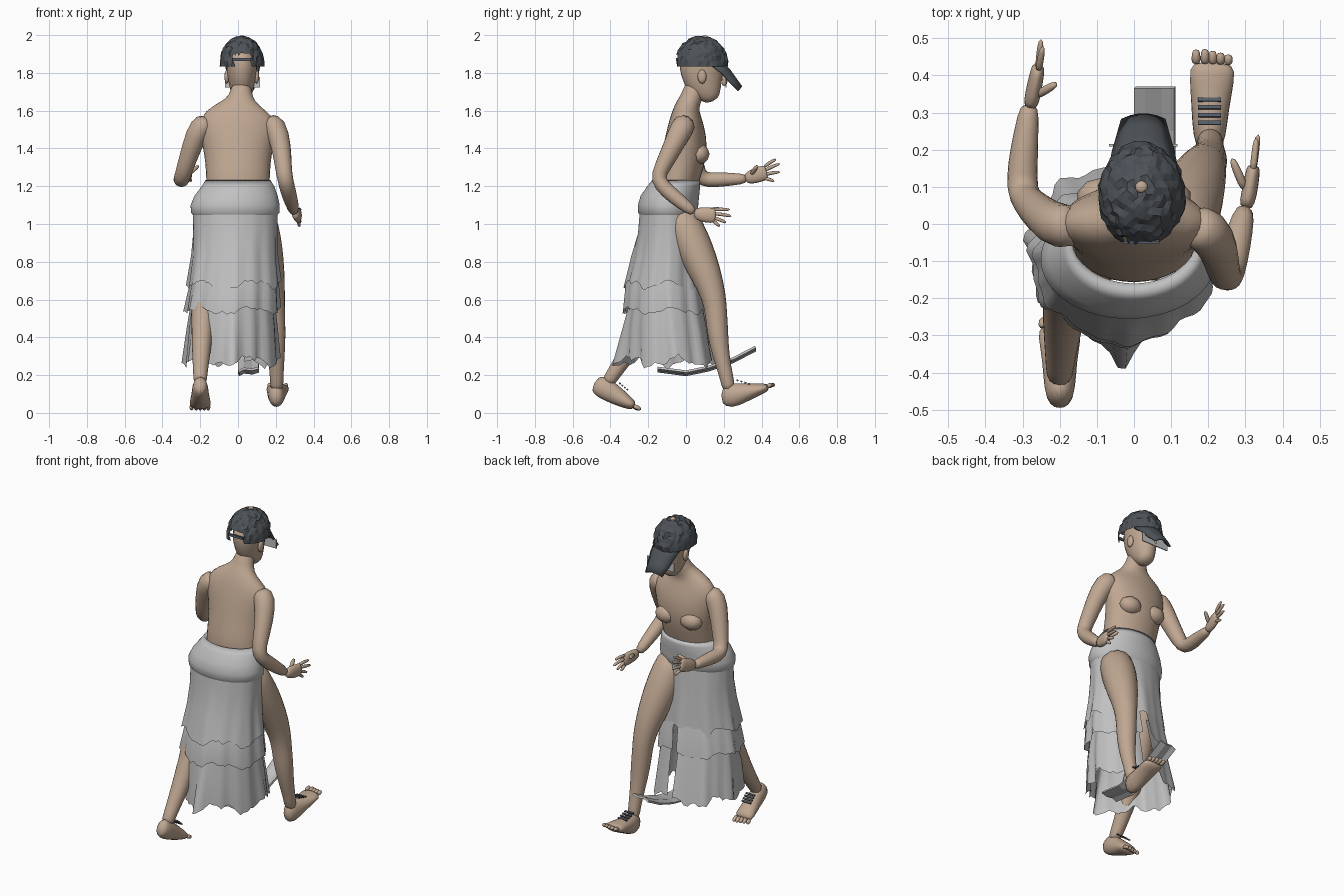
import bpy, bmesh, math, random
from mathutils import Vector, Matrix

random.seed(4)
if "Cube" in bpy.data.objects:
    bpy.data.objects.remove(bpy.data.objects["Cube"])


def material(name, rgb):
    m = bpy.data.materials.new(name)
    m.use_nodes = True
    m.diffuse_color = (*rgb, 1)
    bsdf = m.node_tree.nodes["Principled BSDF"]
    bsdf.inputs["Base Color"].default_value = (*rgb, 1)
    bsdf.inputs["Roughness"].default_value = 0.9
    return m


SKIN = material("skin", (0.53, 0.39, 0.29))
CLOTH = material("grey cloth", (0.53, 0.53, 0.53))
CAP = material("dark cap", (0.075, 0.085, 0.095))
STRAP = material("slate strap", (0.09, 0.11, 0.14))


def finish(bm, name, mat, smooth=True, subsurf=0):
    bmesh.ops.recalc_face_normals(bm, faces=bm.faces)
    for f in bm.faces:
        f.smooth = smooth
    mesh = bpy.data.meshes.new(name)
    bm.to_mesh(mesh)
    bm.free()
    mesh.materials.append(mat)
    ob = bpy.data.objects.new(name, mesh)
    bpy.context.collection.objects.link(ob)
    if subsurf:
        ob.modifiers.new("round", 'SUBSURF').levels = subsurf
        ob.modifiers["round"].render_levels = subsurf
    return ob


def tube(name, pts, mat=SKIN, sides=10):
    """Loft through (x, y, z, radius sideways[, radius the other way])."""
    bm = bmesh.new()
    rings = []
    P = [Vector(p[:3]) for p in pts]
    for i, p in enumerate(pts):
        t = (P[min(i + 1, len(P) - 1)] - P[max(i - 1, 0)]).normalized()
        ref = Vector((1, 0, 0)) if abs(t.x) < 0.9 else Vector((0, 1, 0))
        u = (ref - t * ref.dot(t)).normalized()
        v = t.cross(u)
        a, b = p[3] * 1.04, p[-1] * 1.04
        rings.append([bm.verts.new(P[i] + u * a * math.cos(k * math.tau / sides)
                                   + v * b * math.sin(k * math.tau / sides)) for k in range(sides)])
    for r, s in zip(rings, rings[1:]):
        for k in range(sides):
            bm.faces.new((r[k], r[k - 1], s[k - 1], s[k]))
    bm.faces.new(rings[0])
    bm.faces.new(rings[-1])
    return finish(bm, name, mat, subsurf=1)


def ball(name, loc, size, mat=SKIN):
    bm = bmesh.new()
    bmesh.ops.create_icosphere(bm, subdivisions=2, radius=1,
                               matrix=Matrix.Translation(loc) @ Matrix.Diagonal((*size, 1)))
    return finish(bm, name, mat)


def box(name, loc, size, mat, tilt=0):
    bm = bmesh.new()
    bmesh.ops.create_cube(bm, size=1, matrix=Matrix.Translation(loc)
                          @ Matrix.Rotation(tilt, 4, 'X') @ Matrix.Diagonal((*size, 1)))
    return finish(bm, name, mat, smooth=False)


def digits(name, bases, tips, r):
    """Fingers or toes, each a short tapered tube with a slight bend."""
    for i, (b, t) in enumerate(zip(bases, tips)):
        b, t = Vector(b), Vector(t)
        mid = b.lerp(t, 0.5) + Vector((0, 0, 0.004))
        tube(f"{name}_{i + 1}", [(*b, r), (*mid, r), (*t, r * 0.75)], sides=6)


# torso, neck and head
tube("torso", [(0, -.06, 1.1, .16, .1), (0, -.05, 1.22, .165, .11), (0, -.02, 1.32, .168, .115),
               (0, 0, 1.42, .185, .115), (0, 0, 1.52, .205, .095), (.005, 0, 1.585, .18, .075),
               (.01, .01, 1.635, .1, .06), (.015, .03, 1.67, .058, .055), (.02, .06, 1.76, .05, .055)], sides=16)
tube("head", [(.02, .145, 1.65, .03, .03), (.02, .13, 1.68, .052, .06), (.02, .1, 1.73, .066, .095),
              (.02, .085, 1.8, .078, .115), (.02, .085, 1.87, .083, .122), (.02, .08, 1.93, .07, .1)], sides=14)
tube("nose", [(.02, .19, 1.79, .01), (.02, .205, 1.765, .014), (.02, .21, 1.745, .016), (.02, .19, 1.735, .01)], sides=8)
for side, word in ((-1, "right"), (1, "left")):
    ball(f"{word}_ear", (.02 + side * .079, .085, 1.78), (.013, .024, .038))
    ball(f"{word}_chest", (side * .085, .07, 1.37), (.07, .055, .055))

# arms
tube("left_arm", [(.15, 0, 1.545, .055), (.2, -.015, 1.52, .066), (.23, -.07, 1.41, .053), (.24, -.125, 1.3, .045),
                  (.25, -.155, 1.235, .042), (.265, -.1, 1.175, .043), (.285, -.02, 1.11, .036), (.3, .05, 1.055, .027)])
tube("right_arm", [(-.15, 0, 1.545, .055), (-.2, -.01, 1.52, .066), (-.245, .02, 1.41, .053), (-.285, .06, 1.28, .045),
                   (-.302, .09, 1.232, .042), (-.3, .16, 1.235, .042), (-.29, .25, 1.237, .033), (-.28, .33, 1.24, .026)])

# hands
tube("left_palm", [(.3, .04, 1.06, .02, .026), (.31, .08, 1.05, .022, .04), (.32, .14, 1.045, .02, .042), (.322, .16, 1.045, .016, .036)])
digits("left_finger", [(.32, .14, 1.045 + d) for d in (.03, .01, -.01, -.028)],
       [(.33, .235, 1.075), (.335, .245, 1.04), (.33, .215, 1.005), (.325, .18, .985)], .011)
digits("left_thumb", [(.3, .09, 1.06)], [(.262, .18, 1.085)], .014)
tube("right_palm", [(-.28, .31, 1.238, .02, .026), (-.272, .35, 1.25, .022, .04), (-.26, .41, 1.27, .02, .042), (-.257, .43, 1.275, .016, .036)])
digits("right_finger", [(-.258, .41, 1.27 + d) for d in (.03, .01, -.01, -.028)],
       [(-.245, .48, 1.345), (-.25, .5, 1.32), (-.25, .5, 1.275), (-.25, .47, 1.225)], .011)
digits("right_thumb", [(-.265, .345, 1.26)], [(-.205, .38, 1.31)], .014)

# legs
tube("left_leg", [(.1, -.06, 1.08, .09), (.12, .0, .97, .1), (.14, .05, .86, .098), (.165, .105, .74, .083),
                  (.185, .15, .61, .064), (.19, .16, .52, .058), (.197, .168, .42, .056),
                  (.203, .185, .3, .044), (.205, .215, .19, .035), (.205, .23, .11, .036)], sides=12)
tube("right_leg", [(-.1, -.06, 1.08, .09), (-.13, -.08, .9, .1), (-.16, -.13, .7, .085), (-.185, -.19, .54, .062),
                   (-.19, -.25, .42, .056), (-.195, -.32, .3, .047), (-.2, -.385, .205, .037), (-.2, -.42, .15, .036)], sides=12)

# feet
tube("left_foot", [(.203, .185, .095, .026, .045), (.203, .235, .09, .045, .07), (.205, .31, .107, .05, .05),
                   (.21, .39, .125, .061, .03), (.212, .44, .138, .06, .02)], sides=12)
tube("right_foot", [(-.2, -.487, .16, .03, .045), (-.2, -.44, .135, .043, .06), (-.2, -.37, .092, .046, .05),
                    (-.2, -.305, .052, .058, .034), (-.2, -.27, .035, .056, .022)], sides=12)
steps = (-.045, -.021, 0, .021, .042)
digits("left_toe", [(.212 + d, .43, .137) for d in steps], [(.212 + d, .475 - abs(d + .03) * .25, .15) for d in steps], .014)
digits("right_toe", [(-.2 + d, -.28, .036) for d in steps], [(-.2 + d, -.235 - abs(d - .03) * .25, .016) for d in steps], .014)

# straps across each instep
for i in range(4):
    box(f"left_foot_strap_{i + 1}", (.203, .272 + i * .021, .172 - i * .006), (.062, .01, .008), STRAP, -.3)
    box(f"right_foot_strap_{i + 1}", (-.2, -.35 + i * .013, .156 - i * .011), (.062, .01, .008), STRAP, -.7)


# layered skirt: rows of (z, centre x, centre y, half width, half depth, pleat, tail)
def skirt_tier(name, rows, slit, hem):
    bm = bmesh.new()
    n = 72
    grid = []
    for j, (z, cx, cy, rx, ry, pleat, tail) in enumerate(rows):
        ring = []
        for k in range(n):
            a = math.radians(88) + k * math.tau / n
            back = math.exp(-((a - math.radians(270)) / .14) ** 2)
            w = 1 + pleat * (math.sin(a * 9) + .6 * math.sin(a * 17 + 1))
            drop = 0
            if j == len(rows) - 1:
                drop = hem * (math.sin(a * 5 + 1) + .5 * math.sin(a * 13) + random.uniform(-.5, .5))
            ring.append(bm.verts.new((cx + rx * w * math.cos(a), cy + ry * w * math.sin(a) - tail * back, z + drop)))
        grid.append(ring)
    for r, s in zip(grid, grid[1:]):
        for k in range(n - slit):
            bm.faces.new((r[k], r[(k + 1) % n], s[(k + 1) % n], s[k]))
    return finish(bm, name, CLOTH)


skirt_tier("skirt_waist", [(1.19, 0, -.05, .16, .11, 0, 0), (1.232, 0, -.055, .172, .125, 0, 0),
                           (1.2, 0, -.065, .192, .14, 0, 0), (1.15, -.01, -.085, .22, .155, 0, 0),
                           (1.1, -.015, -.095, .236, .16, 0, 0), (1.06, -.015, -.095, .234, .158, 0, 0),
                           (1.045, -.015, -.095, .222, .148, 0, 0)], 0, 0)
skirt_tier("skirt_upper", [(1.06, -.015, -.095, .224, .15, 0, 0), (.95, -.015, -.095, .222, .16, .006, .0),
                           (.83, -.018, -.1, .226, .175, .02, .02), (.68, -.022, -.11, .245, .2, .03, .03)], 0, .018)
skirt_tier("skirt_middle", [(.82, -.015, -.1, .2, .15, .01, 0), (.68, -.02, -.105, .232, .2, .02, .02),
                            (.54, -.03, -.1, .25, .215, .035, .03)], 2, .014)
skirt_tier("skirt_lower", [(.66, -.025, -.1, .21, .18, .01, 0), (.45, -.03, -.09, .235, .215, .025, .04),
                           (.27, -.035, -.075, .25, .235, .045, .1)], 3, .022)

# trailing front panel of the skirt
bm = bmesh.new()
rows = [[bm.verts.new((x, y, z + lift)) for x, lift in ((0, 0), (.03, .015), (.075, .01), (.108, .02))]
        for y, z in ((-.15, .225), (0, .205), (.12, .23), (.25, .275), (.365, .335))]
for r, s in zip(rows, rows[1:]):
    for k in range(3):
        bm.faces.new((r[k], r[k + 1], s[k + 1], s[k]))
finish(bm, "skirt_train", CLOTH, smooth=False).modifiers.new("thick", 'SOLIDIFY').thickness = .012

# crumpled cap with an opening at the back
bm = bmesh.new()
bmesh.ops.create_icosphere(bm, subdivisions=4, radius=1)
bmesh.ops.delete(bm, geom=[v for v in bm.verts if v.co.z < -.05], context='VERTS')
for v in bm.verts:
    c = v.co * random.uniform(.96, 1.04)
    v.co = (.02 + .117 * c.x, .08 + .14 * c.y, 1.835 + .158 * math.copysign(abs(c.z) ** .85, c.z))
gap = [f for f in bm.faces if f.calc_center_median().y < 0
       and abs(f.calc_center_median().x - .02) < .045 and f.calc_center_median().z < 1.9]
bmesh.ops.delete(bm, geom=gap, context='FACES')
finish(bm, "cap_dome", CAP, smooth=False)
box("cap_strap", (.02, -.05, 1.872), (.1, .008, .016), STRAP)
ball("cap_top_patch", (.02, .1, 1.99), (.017, .017, .009))

# brim
bm = bmesh.new()
rows = [[bm.verts.new((.025 + w * u, y - d * u * u, z - .02 * u * u)) for u in (-1, -.6, -.2, .2, .6, 1)]
        for y, z, w, d in ((.19, 1.865, .095, .05), (.235, 1.82, .085, .04), (.27, 1.77, .072, .03), (.298, 1.73, .06, .015))]
for r, s in zip(rows, rows[1:]):
    for k in range(5):
        bm.faces.new((r[k], r[k + 1], s[k + 1], s[k]))
finish(bm, "cap_brim", CAP).modifiers.new("thick", 'SOLIDIFY').thickness = .012

# flat eye shield
box("eye_shield", (.025, .212, 1.75), (.185, .006, .055), CLOTH)
